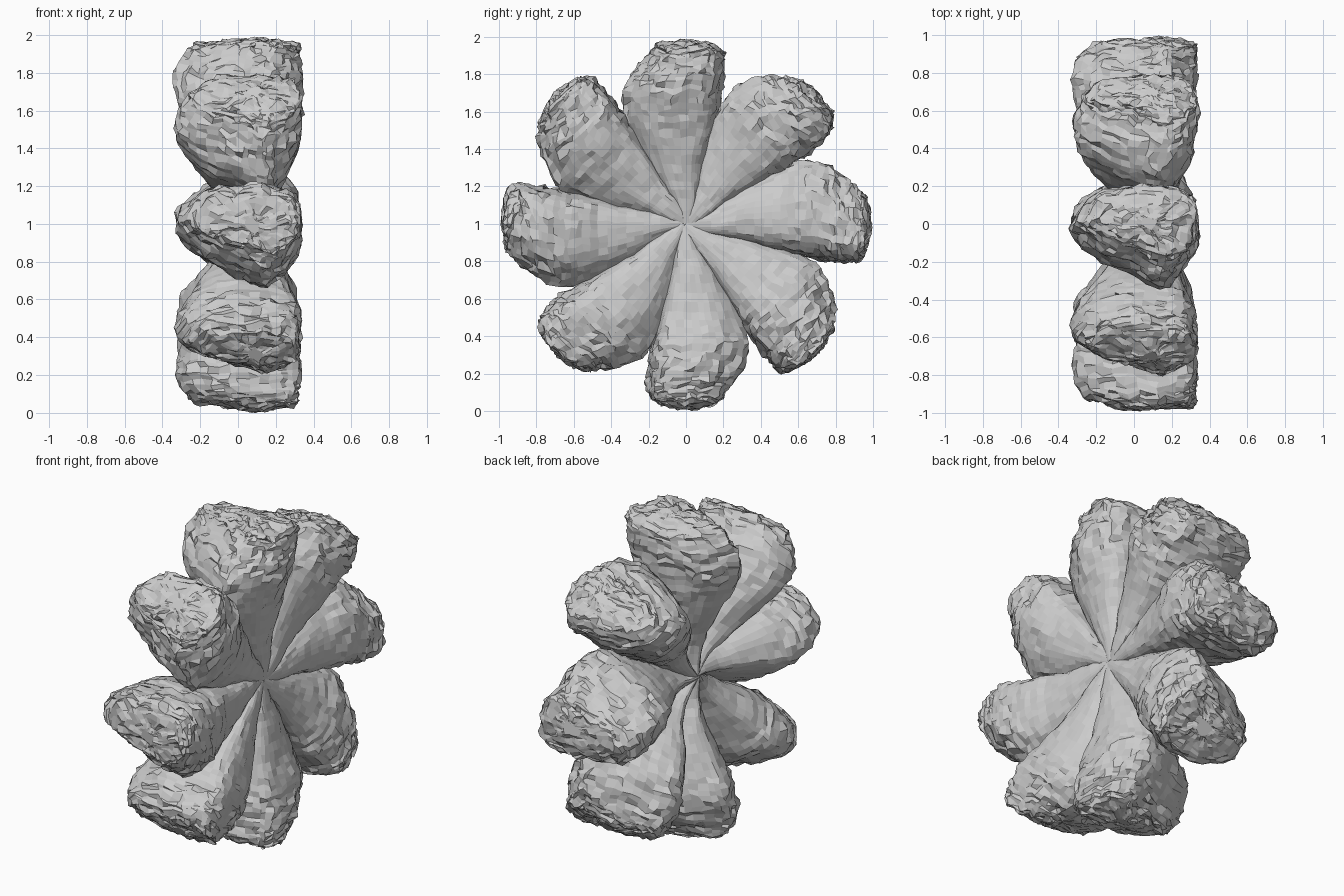
import bpy
import math
import random
from mathutils import Vector, noise

if "Cube" in bpy.data.objects:
    bpy.data.objects.remove(bpy.data.objects["Cube"])

random.seed(4)
LOBES, SIDES, ROWS = 8, 40, 36

# Lobe sections: radius, x min, x max, sideways min, sideways max
SECTIONS = [
    (0.00, -0.09, 0.18, -0.05, 0.05),
    (0.15, -0.09, 0.205, -0.07, 0.11),
    (0.30, -0.14, 0.225, -0.10, 0.20),
    (0.50, -0.25, 0.27, -0.15, 0.29),
    (0.65, -0.315, 0.315, -0.18, 0.335),
    (0.80, -0.325, 0.33, -0.20, 0.285),
    (0.905, -0.265, 0.325, -0.20, 0.205),
    (0.96, -0.18, 0.30, -0.14, 0.145),
    (0.98, 0.04, 0.12, -0.03, 0.04),
]
# Outline of the widest section (x, sideways), blunt on +x, tapered on -x
OUTLINE = [
    (-.335, .03), (-.28, .12), (-.16, .205), (-.02, .27), (.09, .32), (.17, .335),
    (.245, .27), (.31, .17), (.33, .05), (.32, -.08), (.27, -.155), (.15, -.19),
    (0, -.2), (-.15, -.18), (-.27, -.11)]


def cubic(a, b, c, d, f):
    return b + 0.5 * f * (c - a + f * (2 * a - 5 * b + 4 * c - d + f * (3 * (b - c) + d - a)))


def section(t):
    """Smoothly interpolated section at t, counted in table rows."""
    i = min(int(t), len(SECTIONS) - 2)
    p = [SECTIONS[max(0, min(len(SECTIONS) - 1, i + k))] for k in (-1, 0, 1, 2)]
    return [cubic(*q, t - i) for q in zip(*p)]


def outline(s):
    """Outline point at fraction s, scaled to 0..1 in both directions."""
    n = len(OUTLINE)
    t = s * n
    i = int(t)
    p = [OUTLINE[(i + k) % n] for k in (-1, 0, 1, 2)]
    x, v = [cubic(*q, t - i) for q in zip(*p)]
    return (x + 0.335) / 0.665, (v + 0.2) / 0.535


def make_lobe(index):
    angle = index * math.tau / LOBES
    ca, sa = math.cos(angle), math.sin(angle)
    verts, faces = [], []

    def add(u, x, v, rough, jitter):
        # Crumpled surface, strongest toward the tip
        p = Vector((x, u, v))
        off = Vector((0, index * 7.3, 0))
        d = noise.noise_vector(p * 6 + off) * 0.022 + noise.noise_vector(p * 19 + off) * 0.02
        p += d * rough
        p += Vector([random.uniform(-1, 1) for _ in range(3)]) * jitter
        verts.append((p.x, p.y * ca - p.z * sa, 1 + p.y * sa + p.z * ca))

    for r in range(ROWS + 1):
        t = (len(SECTIONS) - 1) * (r / ROWS) ** 0.75
        u, x0, x1, v0, v1 = section(t)
        rough = 0.35 + 0.65 * max(0, min(1, (u - 0.45) / 0.3))
        jitter = 0.010 * rough * min(1, (v1 - v0) / 0.3)
        for s in range(SIDES):
            x, v = outline(s / SIDES)
            add(u, x0 + (x1 - x0) * x, v0 + (v1 - v0) * v, rough, jitter)
    for r in range(ROWS):
        for s in range(SIDES):
            n = (s + 1) % SIDES
            a, b = r * SIDES, (r + 1) * SIDES
            faces.append((a + s, a + n, b + n, b + s))
    faces.append(tuple(reversed(range(SIDES))))
    faces.append(tuple(range(ROWS * SIDES, (ROWS + 1) * SIDES)))
    mesh = bpy.data.meshes.new("lobe_%d" % (index + 1))
    mesh.from_pydata(verts, [], faces)
    mesh.update()
    obj = bpy.data.objects.new("lobe_%d" % (index + 1), mesh)
    bpy.context.collection.objects.link(obj)


# Ring of rough lobes around the x axis
for i in range(LOBES):
    make_lobe(i)
